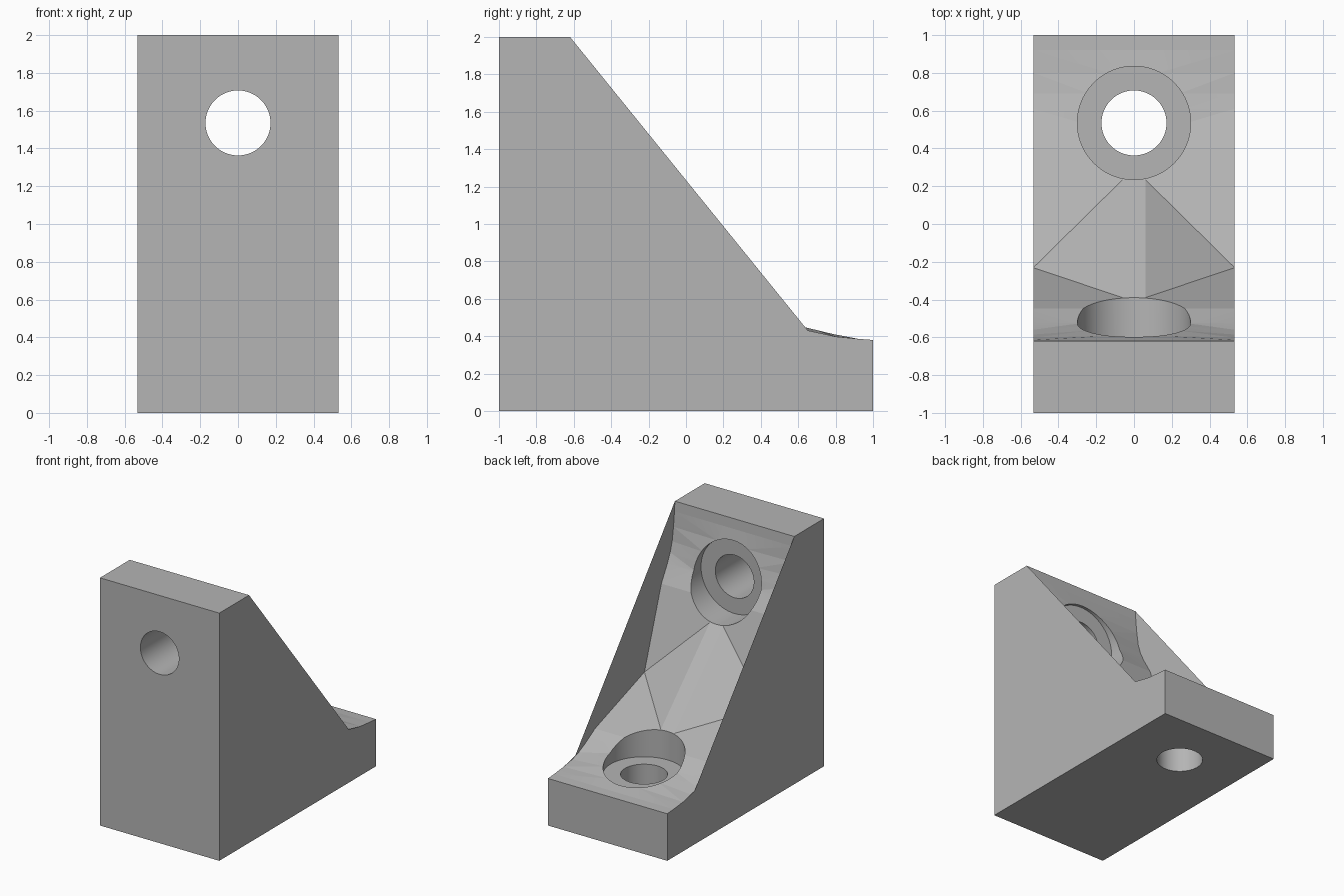
import bpy, bmesh, math
from mathutils import Matrix

if "Cube" in bpy.data.objects:
    bpy.data.objects.remove(bpy.data.objects["Cube"])

W = 0.533            # half width
BORE = 0.535         # bore centre, measured along each leg
FLOOR = 0.38         # seat of each counterbore

grey = bpy.data.materials.new("plain grey")
grey.use_nodes = True
colour = (0.46, 0.46, 0.46, 1)
grey.diffuse_color = colour
grey.node_tree.nodes["Principled BSDF"].inputs["Base Color"].default_value = colour

# Lower leg, tip to root: y, edge height, inner x, inner height
leg = [(1, 0.38, 0.1, 0.38), (0.92, 0.386, 0.1, 0.386), (0.8, 0.398, 0.13, 0.409),
       (0.69, 0.415, 0.24, 0.436), (0.61, 0.44, 0.27, 0.456), (0.535, 0.475, 0.28, 0.475),
       (0.4, 0.553, 0.25, 0.553)]
ridge = (0.06, 0.235, 0.61)
corner = (W, -0.231, 0.769)


def swap(p):
    """Reflect a point from the lower leg to the upright leg."""
    return (p[0], p[2] - 1, p[1] + 1)


# Bracket body: two side chains, two inner chains, closed to a solid
bm = bmesh.new()


def chains(s):
    outer = [(W, y, z) for y, z, _, _ in leg]
    inner = [(x, y, z) for y, _, x, z in leg] + [ridge]
    outer = outer + [corner] + [swap(p) for p in reversed(outer)]
    inner = inner + [swap(p) for p in reversed(inner)]
    base = [(W, 1, 0), (W, -1, 0), (W, -1, 2)]
    return [[bm.verts.new((s * x, y, z)) for x, y, z in c] for c in (outer, inner, base)]


lo, li, lb = chains(1)
ro, ri, rb = chains(-1)
n = len(leg)
for o, i, b in ((lo, li, lb), (ro, ri, rb)):
    for k in range(n):
        bm.faces.new((o[k], o[k + 1], i[k + 1], i[k]))
        bm.faces.new((o[n + k], o[n + k + 1], i[n + k + 2], i[n + k + 1]))
    bm.faces.new((o[n], i[n + 1], i[n]))
    bm.faces.new(o + b[::-1])
for k in range(len(li) - 1):
    bm.faces.new((li[k], li[k + 1], ri[k + 1], ri[k]))
bm.faces.new((lb[0], lo[0], li[0], ri[0], ro[0], rb[0]))
bm.faces.new((lb[2], lo[-1], li[-1], ri[-1], ro[-1], rb[2]))
for k in range(2):
    bm.faces.new((lb[k], lb[k + 1], rb[k + 1], rb[k]))
bmesh.ops.triangulate(bm, faces=bm.faces[:])
bmesh.ops.recalc_face_normals(bm, faces=bm.faces[:])
mesh = bpy.data.meshes.new("bracket")
bm.to_mesh(mesh)
bm.free()
mesh.materials.append(grey)
bracket = bpy.data.objects.new("corner_bracket", mesh)
bpy.context.collection.objects.link(bracket)


# Screw holes and counterbores in both legs
def drill(name, radius, start, end, upright):
    mid = (start + end) / 2
    loc = (0, mid - 1, BORE + 1) if upright else (0, BORE, mid)
    rot = (math.pi / 2, 0, 0) if upright else (0, 0, 0)
    bpy.ops.mesh.primitive_cylinder_add(vertices=96, radius=radius, depth=end - start,
                                        location=loc, rotation=rot)
    cutter = bpy.context.object
    cutter.name = name
    cutter.data.materials.append(grey)
    mod = bracket.modifiers.new(name, "BOOLEAN")
    mod.operation = "DIFFERENCE"
    mod.solver = "EXACT"
    mod.object = cutter
    bpy.context.view_layer.objects.active = bracket
    bpy.ops.object.modifier_apply(modifier=name)
    bpy.data.objects.remove(cutter)


for upright in (False, True):
    drill("counterbore", 0.3, FLOOR, 1.3, upright)
    drill("screw_hole", 0.172, -0.2, 0.7, upright)

# Smooth the round walls, keep the facets crisp
bpy.ops.object.select_all(action="DESELECT")
bracket.select_set(True)
bpy.context.view_layer.objects.active = bracket
bpy.ops.object.shade_smooth_by_angle(angle=math.radians(6))
